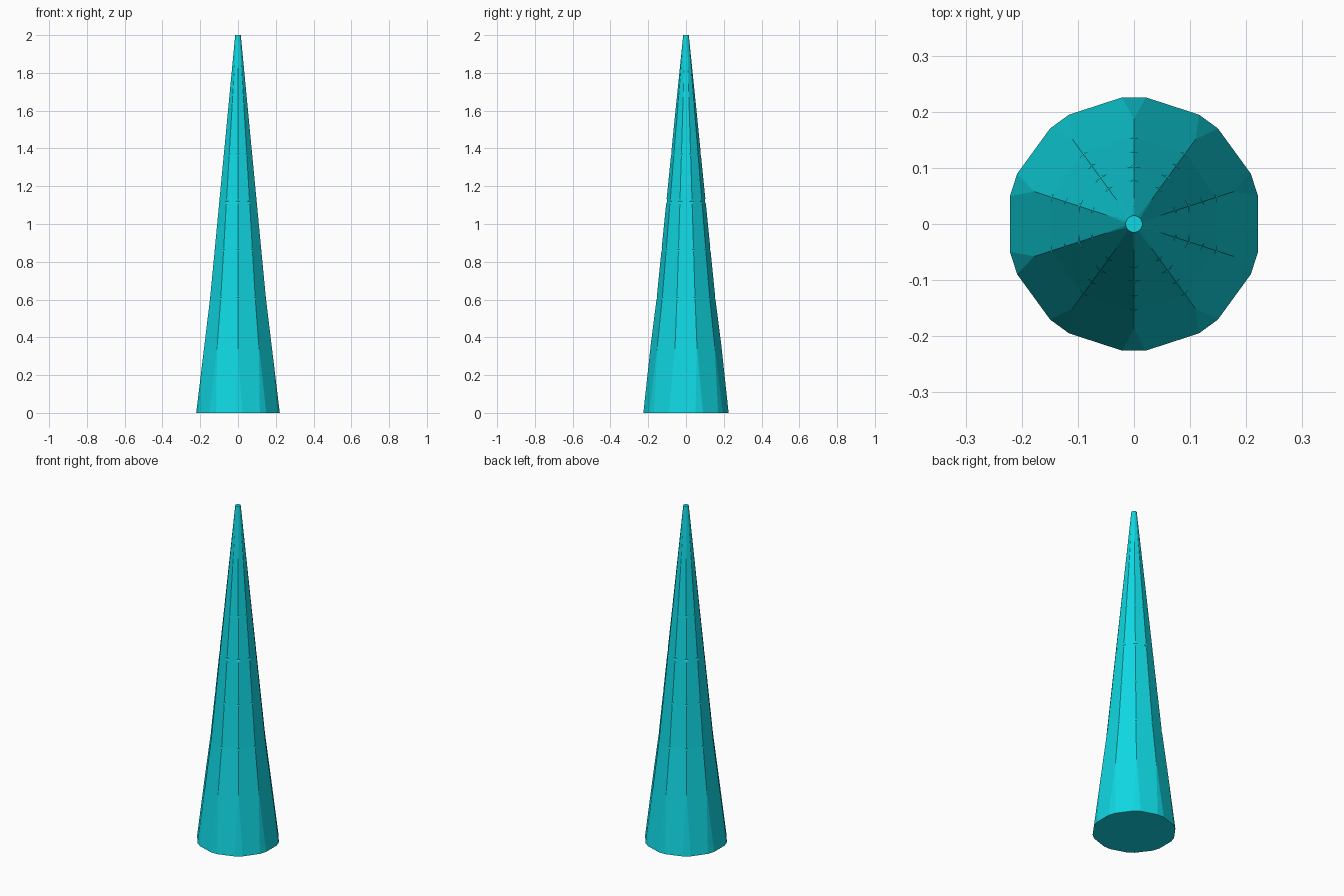
import bpy, bmesh
from math import pi, cos, sin, tan
from mathutils import Vector

default = bpy.data.objects.get("Cube")
if default:
    bpy.data.objects.remove(default, do_unlink=True)

SIDES = 10
KNEE, HEIGHT = 0.61, 2.0

teal = bpy.data.materials.new("bright teal")
teal.use_nodes = True
colour = (0.005, 0.68, 0.76, 1)
teal.diffuse_color = colour
teal.node_tree.nodes["Principled BSDF"].inputs["Base Color"].default_value = colour


def corner_radius(z):
    """Steeper flare below the knee, straight taper above it."""
    if z < KNEE:
        return 0.2325 + (0.155 - 0.2325) * z / KNEE
    return 0.155 + (0.0155 - 0.155) * (z - KNEE) / (HEIGHT - KNEE)


def ring(bm, z, width):
    """Ten-sided ring whose corners are cut by a chamfer of the given width."""
    r = corner_radius(z)
    inset = width / 2 * tan(pi / SIDES)
    verts = []
    for i in range(SIDES):
        a = pi / 2 + 2 * pi * i / SIDES
        out = Vector((cos(a), sin(a), 0))
        along = Vector((-sin(a), cos(a), 0))
        for s in (-1, 1):
            p = out * (r - inset) + along * s * width / 2
            verts.append(bm.verts.new((p.x, p.y, z)))
    return verts


# Levels: wide chamfer at the foot, sharp ridges with diamond nicks, chamfered tip
levels = [(0, 0.042), (0.36, 0)]
for z, nick in ((0.61, 0.018), (0.865, 0.018), (1.12, 0.028), (1.37, 0.018)):
    half = nick / 2
    levels += [(z - half, 0), (z, nick), (z + half, 0)]
levels += [(1.61, 0), (HEIGHT, 0.0048)]

bm = bmesh.new()
rings = [ring(bm, z, w) for z, w in levels]
for low, high in zip(rings, rings[1:]):
    for i in range(len(low)):
        j = (i + 1) % len(low)
        bm.faces.new((low[i], low[j], high[j], high[i]))
bm.faces.new(rings[0][::-1])
bm.faces.new(rings[-1])
bmesh.ops.remove_doubles(bm, verts=bm.verts, dist=0.00001)
bmesh.ops.recalc_face_normals(bm, faces=bm.faces)

mesh = bpy.data.meshes.new("faceted_spike")
bm.to_mesh(mesh)
bm.free()
mesh.materials.append(teal)
spike = bpy.data.objects.new("faceted_spike", mesh)
bpy.context.collection.objects.link(spike)
